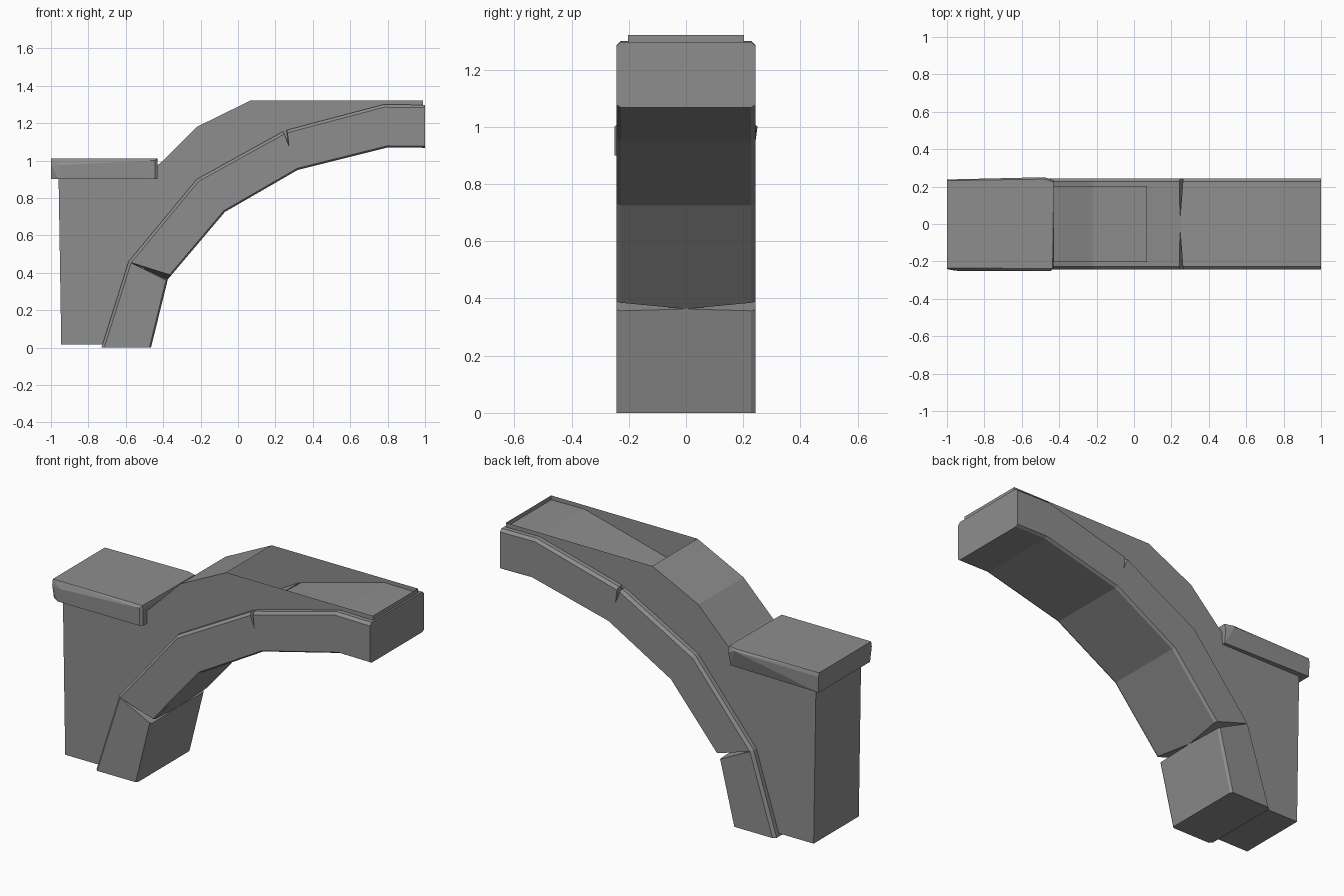
import bpy, bmesh
from mathutils import Vector

cube = bpy.data.objects.get("Cube")
if cube:
    bpy.data.objects.remove(cube, do_unlink=True)

# Single stone colour
STONE = (0.27, 0.27, 0.27, 1)
stone = bpy.data.materials.new("grey_stone")
stone.use_nodes = True
stone.diffuse_color = STONE
shader = stone.node_tree.nodes["Principled BSDF"]
shader.inputs["Base Color"].default_value = STONE
shader.inputs["Roughness"].default_value = 0.9


def finish(bm, name, fix_normals=True):
    if fix_normals:
        bmesh.ops.recalc_face_normals(bm, faces=bm.faces)
    mesh = bpy.data.meshes.new(name)
    bm.to_mesh(mesh)
    bm.free()
    mesh.materials.append(stone)
    obj = bpy.data.objects.new(name, mesh)
    bpy.context.scene.collection.objects.link(obj)
    return obj


def hull(points, name):
    bm = bmesh.new()
    for p in points:
        bm.verts.new(p)
    bmesh.ops.convex_hull(bm, input=bm.verts)
    bmesh.ops.dissolve_limit(bm, angle_limit=0.01, verts=bm.verts, edges=bm.edges)
    return finish(bm, name)


# Arch band: chamfered box section swept through pairs of outer and inner points
OUTER = [(-.73, 0), (-.585, .46), (-.22, .90), (.25, 1.16), (.78, 1.30), (1, 1.297)]
INNER = [(-.465, 0), (-.375, .365), (-.07, .725), (.32, .95), (.80, 1.07), (1, 1.068)]
HALF, CHAMFER = .243, .015

bm = bmesh.new()
rings = []
for o, i in zip(OUTER, INNER):
    o, i = Vector((o[0], 0, o[1])), Vector((i[0], 0, i[1]))
    step = (i - o).normalized() * CHAMFER
    side = Vector((0, HALF, 0))
    flat = Vector((0, HALF - CHAMFER, 0))
    ring = [o - flat, o + flat, o + step + side, i - step * .6 + side,
            i + flat, i - flat, i - step * .6 - side, o + step - side]
    rings.append([bm.verts.new(p) for p in ring])
for a, b in zip(rings, rings[1:]):
    for k in range(8):
        n = (k + 1) % 8
        bm.faces.new((a[k], a[n], b[n], b[k]))
bm.faces.new(rings[0])
bm.faces.new(rings[-1])
band = finish(bm, "arch_band")

# Wedge cracks chipped into both edges of the band
cutters = []
for s in (-1, 1):
    y = s * .26
    cutters.append(hull([(-.59, y, .462), (-.355, y, .388), (-.365, y, .350),
                         (-.375, 0, .363)], "joint_cutter"))
    cutters.append(hull([(.236, y, 1.17), (.262, y, 1.18), (.275, y, 1.07),
                         (.245, s * .02, 1.16)], "crack_cutter"))
bpy.context.view_layer.objects.active = band
for cutter in cutters:
    cutter.hide_render = True
    mod = band.modifiers.new("crack", "BOOLEAN")
    mod.operation = "DIFFERENCE"
    mod.solver = "EXACT"
    mod.object = cutter
    bpy.ops.object.modifier_apply(modifier=mod.name)
for cutter in cutters:
    bpy.data.objects.remove(cutter, do_unlink=True)

# Pier and spandrel: a thin shell, open on top above the crown of the arch
PROFILE = [(-.945, .015), (-.96, .95), (-.46, .95), (-.40, 1.0), (-.22, 1.18),
           (.07, 1.322), (.99, 1.322), (.99, 1.2), (.75, 1.2), (.25, 1.08),
           (-.18, .82), (-.5, .42), (-.62, .015)]
OPEN_EDGE = 5
bm = bmesh.new()
front = [bm.verts.new((x, -.203, z)) for x, z in PROFILE]
back = [bm.verts.new((x, .203, z)) for x, z in PROFILE]
bm.faces.new(front)
bm.faces.new(back[::-1])
for k in range(len(PROFILE)):
    n = (k + 1) % len(PROFILE)
    if k != OPEN_EDGE:
        bm.faces.new((front[n], front[k], back[k], back[n]))
finish(bm, "spandrel_wall")

# Capstone with worn corners
hull([(-1, -.235, 1.012), (-.435, -.238, 1.012), (-.43, .225, 1.012),
      (-.48, .24, 1.012), (-1, .232, 1.012),
      (-.48, .25, 1.0), (-1, .238, .99), (-.43, .235, .98),
      (-1, -.241, .98), (-.945, -.25, .975), (-.445, -.25, 1.0), (-.43, -.238, .99),
      (-1, -.225, .9), (-.96, -.249, .9), (-.445, -.25, .9), (-.43, -.238, .9),
      (-1, .236, .9), (-.435, .222, .9)], "pier_capstone")
